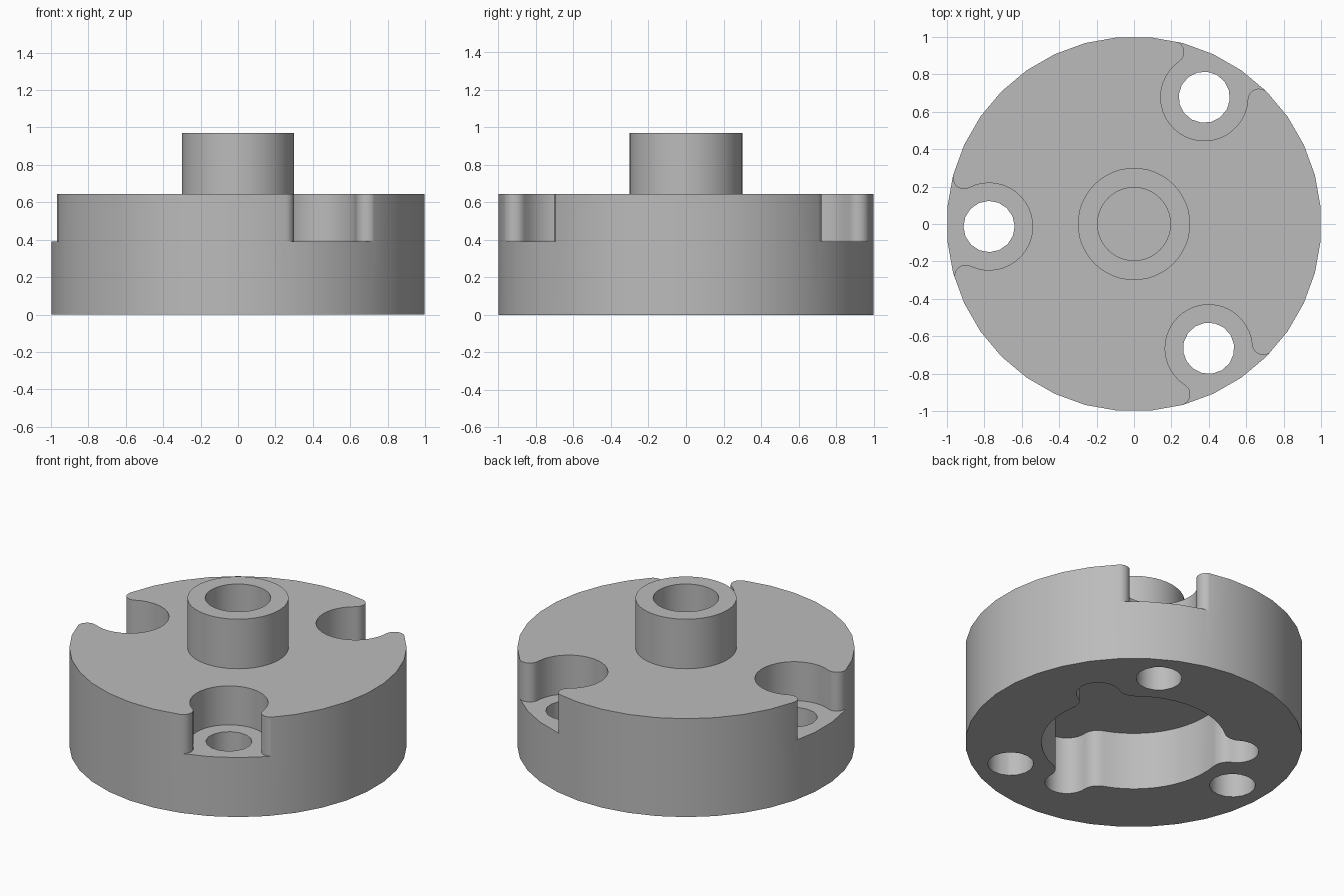
import bpy, bmesh, math
from mathutils import Vector

cube = bpy.data.objects.get("Cube")
if cube:
    bpy.data.objects.remove(cube, do_unlink=True)

grey = bpy.data.materials.new("plain_grey")
grey.use_nodes = True
colour = (0.5, 0.5, 0.5, 1)
grey.diffuse_color = colour
grey.node_tree.nodes["Principled BSDF"].inputs["Base Color"].default_value = colour

RIM, TOP, SHELF, ROOF = 1.002, 0.645, 0.39, 0.38
HOLE_DIST = 0.775
HOLE_ANGLES = [61, 181, 301]
LOBE_ANGLES = [30, 150, 270]


def polar(radius, degrees):
    a = math.radians(degrees)
    return Vector((radius * math.cos(a), radius * math.sin(a)))


def angle_of(v):
    return math.degrees(math.atan2(v.y, v.x))


def arc(centre, radius, start, end, steps):
    return [centre + polar(radius, start + (end - start) * i / steps)
            for i in range(steps + 1)]


def apex_angle(a, b, c):
    """Angle between sides a and b of a triangle whose third side is c."""
    return math.degrees(math.acos((a * a + b * b - c * c) / (2 * a * b)))


def rotated(points, degrees):
    return [polar(p.length, angle_of(p) + degrees) for p in points]


def prism(name, outline, low, high):
    bm = bmesh.new()
    face = bm.faces.new([bm.verts.new((p.x, p.y, low)) for p in outline])
    top = bmesh.ops.extrude_face_region(bm, geom=[face])["geom"]
    bmesh.ops.translate(bm, vec=(0, 0, high - low),
                        verts=[v for v in top if isinstance(v, bmesh.types.BMVert)])
    bmesh.ops.recalc_face_normals(bm, faces=bm.faces)
    mesh = bpy.data.meshes.new(name)
    bm.to_mesh(mesh)
    bm.free()
    obj = bpy.data.objects.new(name, mesh)
    bpy.context.collection.objects.link(obj)
    mesh.materials.append(grey)
    return obj


def disc(name, centre, radius, sides, low, high, turn=0):
    return prism(name, arc(centre, radius, turn, turn + 360, sides)[:-1], low, high)


def cut(target, cutter):
    mod = target.modifiers.new(cutter.name, 'BOOLEAN')
    mod.operation, mod.solver, mod.object = 'DIFFERENCE', 'EXACT', cutter
    bpy.context.view_layer.objects.active = target
    bpy.ops.object.modifier_apply(modifier=mod.name)
    bpy.data.objects.remove(cutter, do_unlink=True)


def mirrored(half):
    """Close an outline by reflecting it across the x axis."""
    return half + [Vector((p.x, -p.y)) for p in reversed(half)]


def notch_outline(radius=0.233, fillet=0.06):
    # Round pocket with rounded lips that flare into the rim
    centre = Vector((HOLE_DIST, 0))
    turn = apex_angle(RIM - fillet, HOLE_DIST, radius + fillet)
    lip = polar(RIM - fillet, turn)
    contact = angle_of(lip - centre)
    half = arc(lip, fillet, turn, contact - 180, 8)
    half += arc(centre, radius, contact, 175, 12)[1:]
    return mirrored([polar(RIM + 0.1, turn)] + half)


def cavity_outline(body=0.55, dist=0.62, lobe=0.13, fillet=0.1):
    # Round recess with three lobes blended in by fillets
    turn = apex_angle(body + fillet, dist, lobe + fillet)
    blend = polar(body + fillet, turn)
    contact = angle_of(blend - Vector((dist, 0)))
    third = arc(Vector((dist, 0)), lobe, -contact, contact, 16)
    third += arc(blend, fillet, contact + 180, turn + 180, 8)[1:] if contact < 0 else \
        arc(blend, fillet, contact - 180, turn - 180 if abs(turn - contact) < 180 else turn, 8)[1:]
    third += arc(Vector((0, 0)), body, turn, 120 - turn, 12)[1:]
    lower = [Vector((p.x, -p.y)) for p in arc(blend, fillet, turn - 180, contact - 180, 8)]
    third += rotated(lower, 120)[1:-1]
    return [p for a in LOBE_ANGLES for p in rotated(third, a)]


# Main round body
body = disc("round_body", Vector((0, 0)), RIM, 36, 0, TOP, 5)

# Rim notches with a bolt hole in each
for a in HOLE_ANGLES:
    cut(body, prism("notch_cutter", rotated(notch_outline(), a), SHELF, TOP + 0.1))
    cut(body, disc("hole_cutter", polar(HOLE_DIST, a), 0.137, 16, -0.1, TOP, a))

# Lobed recess in the underside
cut(body, prism("cavity_cutter", cavity_outline(), -0.1, ROOF))

# Hollow boss standing on the body
boss = disc("hollow_boss", Vector((0, 0)), 0.3, 48, TOP - 0.02, 0.97)
cut(boss, disc("bore_cutter", Vector((0, 0)), 0.195, 40, TOP - 0.1, 1.1))

# Smooth curved walls, sharp edges
for obj in (body, boss):
    bpy.ops.object.select_all(action='DESELECT')
    obj.select_set(True)
    bpy.context.view_layer.objects.active = obj
    bpy.ops.object.shade_smooth_by_angle(angle=math.radians(30))
